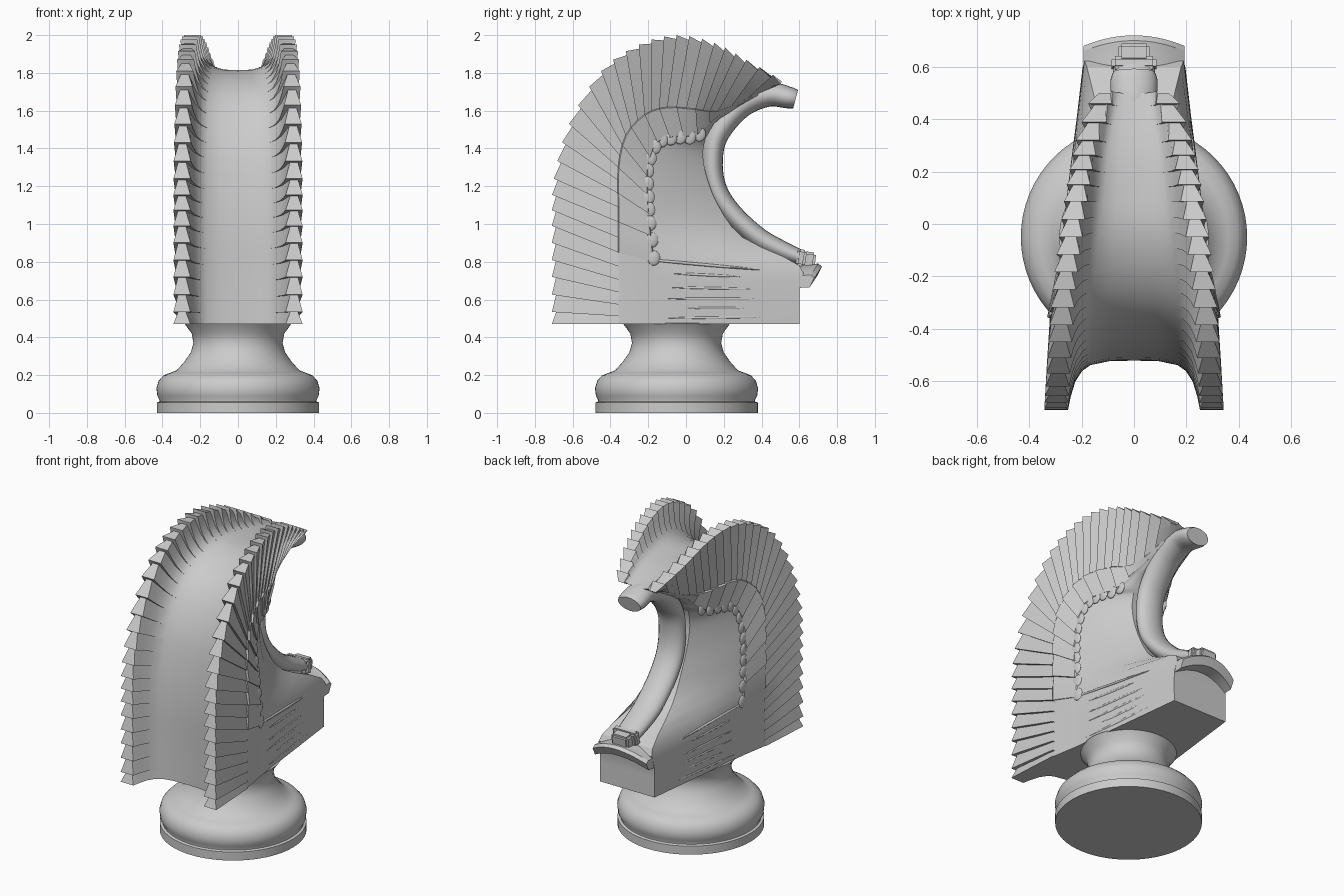
import bpy, bmesh, math
from mathutils import Vector

cube = bpy.data.objects.get("Cube")
if cube:
    bpy.data.objects.remove(cube, do_unlink=True)

GREY = (0.6, 0.6, 0.6, 1.0)
stone = bpy.data.materials.new("grey stone")
stone.use_nodes = True
stone.diffuse_color = GREY
stone.node_tree.nodes["Principled BSDF"].inputs["Base Color"].default_value = GREY


def finish(name, bm, angle=32):
    """Turn a bmesh into a shaded, coloured object."""
    bmesh.ops.remove_doubles(bm, verts=bm.verts, dist=0.0002)
    bmesh.ops.recalc_face_normals(bm, faces=bm.faces)
    mesh = bpy.data.meshes.new(name)
    bm.to_mesh(mesh)
    bm.free()
    mesh.materials.append(stone)
    obj = bpy.data.objects.new(name, mesh)
    bpy.context.collection.objects.link(obj)
    bpy.ops.object.select_all(action='DESELECT')
    obj.select_set(True)
    bpy.context.view_layer.objects.active = obj
    bpy.ops.object.shade_smooth_by_angle(angle=math.radians(angle))
    return obj


def loft(bm, rings):
    """Skin closed rings of points and cap both ends."""
    rows = [[bm.verts.new(p) for p in ring] for ring in rings]
    n = len(rows[0])
    for a, b in zip(rows, rows[1:]):
        for i in range(n):
            j = (i + 1) % n
            bm.faces.new((a[i], a[j], b[j], b[i]))
    bm.faces.new(rows[0])
    bm.faces.new(rows[-1])


def sample(keys, t):
    """Smooth curve through rows of key numbers."""
    last = len(keys) - 1
    i = min(int(t), last - 1)
    f = t - i
    a, b, c, d = (keys[max(0, min(last, i + k))] for k in (-1, 0, 1, 2))
    return [q + 0.5 * f * (r - p + f * (2*p - 5*q + 4*r - s + f * (3*(q - r) + s - p)))
            for p, q, r, s in zip(a, b, c, d)]


def clamp(v):
    return max(0.0, min(1.0, v))


def at(x, yz):
    return Vector((x, yz.x, yz.y))


# Side layout, from the bottom round to the crest tip:
# wing edge, channel floor, first feather root, second feather root, back edge (y, z)
LAYOUT = [
    (-.71, .47, -.52, .47, -.36, .47, -.17, .47, .60, .47),
    (-.71, .72, -.52, .70, -.36, .64, -.17, .62, .60, .66),
    (-.71, .99, -.52, .95, -.36, .85, -.17, .80, .60, .78),
    (-.70, 1.24, -.50, 1.18, -.36, 1.09, -.19, 1.0, .30, .93),
    (-.62, 1.53, -.45, 1.42, -.36, 1.3, -.20, 1.15, .17, 1.10),
    (-.45, 1.81, -.34, 1.63, -.32, 1.47, -.20, 1.3, .11, 1.25),
    (-.25, 1.95, -.20, 1.75, -.22, 1.58, -.15, 1.43, .09, 1.36),
    (-.05, 2.0, -.03, 1.81, -.10, 1.62, -.05, 1.46, .10, 1.44),
    (.15, 1.96, .14, 1.81, .05, 1.61, .06, 1.47, .12, 1.48),
    (.32, 1.87, .31, 1.79, .17, 1.6, .17, 1.57, .18, 1.56),
    (.51, 1.76, .50, 1.74, .38, 1.69, .38, 1.68, .39, 1.67),
]
# Half widths: wing edge, first root, second root, back edge
WIDTHS = [
    (.33, .315, .285, .195), (.33, .315, .285, .195), (.33, .315, .285, .18),
    (.33, .315, .28, .11), (.325, .31, .275, .09), (.315, .3, .26, .09),
    (.3, .275, .24, .09), (.275, .25, .215, .09), (.245, .21, .17, .09),
    (.21, .14, .115, .09), (.145, .09, .085, .07),
]
# Channel curve: share of width, share of depth, feather relief
CHANNEL = [(.35, .01, 0), (.63, .09, 0), (.76, .21, .2), (.87, .42, .5), (.95, .72, .8)]
FEATHERS = 30
SPAN = len(LAYOUT) - 1


def stations(t):
    v = sample(LAYOUT, t)
    return [Vector(v[i:i + 2]) for i in range(0, len(v), 2)]


def body_ring(i, s):
    """Cross-section at the start (s=0) or end (s=1) of feather i."""
    t = SPAN * (i + s) / FEATHERS
    edge, floor, root, inner, back = stations(t)
    wide, xroot, xin, rear = sample(WIDTHS, t)
    flare = 0.012 * (1 - 2 * s)
    tip = edge - (edge - floor).normalized() * 0.022 * s
    tier = clamp((t - 1.9) * 4) * clamp((9.3 - t) * 3)
    covert = tier * (0.002 + 0.014 * (1 - (i % 2 + s) / 2))
    bulge = 0.015 * clamp(t - 2) * clamp(9 - t)
    lip = wide - 0.066
    half = [at(0, floor)]
    for share, depth, relief in CHANNEL:
        half.append(at(lip * share - flare * relief, floor.lerp(edge, depth)))
    half += [
        at(lip - flare, tip),
        at(wide + flare, tip),
        at((wide + xroot) / 2 + flare * 0.8, edge.lerp(root, 0.5)),
        at(xroot + flare * 0.5, root),
        at(xroot + covert, root.lerp(inner, 0.03)),
        at(xin + covert, root.lerp(inner, 0.97)),
        at(xin, inner),
        at((xin + rear) / 2 + bulge, inner.lerp(back, 0.5)),
        at(rear, back),
        at(0, back),
    ]
    return half + [Vector((-p.x, p.y, p.z)) for p in reversed(half[1:-1])]


# Winged body with stepped feathers
bm = bmesh.new()
loft(bm, [body_ring(i, s) for i in range(FEATHERS) for s in (0, 1)])
finish("feathered_body", bm, 28)


def flat_lump(bm, centre, size, slope=0.0):
    """Stretched sphere lying against a side wall, sheared along y by slope."""
    made = bmesh.ops.create_uvsphere(bm, u_segments=12, v_segments=8, radius=1)
    for v in made["verts"]:
        p = Vector(c * s for c, s in zip(v.co, size))
        p.x -= 0.12 * p.y * (1 if centre[0] > 0 else -1)
        p.z += slope * p.y
        v.co = p + Vector(centre)


# Scalloped edge of the inner feathers
bm = bmesh.new()
COUNT = 14
for k in range(COUNT):
    t = 2.1 + 6.0 * k / (COUNT - 1)
    x = sample(WIDTHS, t)[2]
    rim = stations(t)[3]
    for side in (-1, 1):
        flat_lump(bm, (side * x, rim.x, rim.y), (.01, .034, .04))
finish("scalloped_edge", bm)

# Raised streaks along the block sides: start y, end y, middle z, slope
bm = bmesh.new()
for y0, y1, z, slope in ((-.34, .4, .79, -.09), (-.12, .33, .73, -.05), (-.15, .45, .66, -.02),
                         (-.16, .5, .605, 0), (-.05, .4, .555, 0), (-.17, .55, .505, .01)):
    y = (y0 + y1) / 2
    for side in (-1, 1):
        flat_lump(bm, (side * (.26 - .12 * y), y, z), (.009, (y1 - y0) / 2, .008), slope)
finish("side_streaks", bm)

# Rounded spine down the hollow back: y, z, half width, half depth
SPINE = [(.58, 1.66, .08, .05), (.54, 1.67, .09, .058), (.43, 1.685, .085, .065),
         (.29, 1.625, .09, .065), (.17, 1.48, .09, .06), (.14, 1.34, .09, .055),
         (.16, 1.19, .09, .055), (.24, 1.06, .09, .055), (.38, .93, .09, .055),
         (.51, .86, .085, .05), (.61, .82, .078, .042)]
bm = bmesh.new()
rings = []
STEPS = 50
for k in range(STEPS + 1):
    t = (len(SPINE) - 1) * k / STEPS
    y, z, wide, deep = sample(SPINE, t)
    ahead = sample(SPINE, min(t + 0.05, len(SPINE) - 1))
    behind = sample(SPINE, max(t - 0.05, 0))
    along = Vector((ahead[0] - behind[0], ahead[1] - behind[1])).normalized()
    ring = []
    for j in range(20):
        a = math.tau * j / 20
        r = deep * math.sin(a)
        ring.append(Vector((wide * math.cos(a), y - along.y * r, z + along.x * r)))
    rings.append(ring)
loft(bm, rings)
finish("back_spine", bm)


def rounded_block(name, centre, size, tilt):
    bm = bmesh.new()
    bmesh.ops.create_cube(bm, size=1)
    for v in bm.verts:
        v.co = Vector(c * s for c, s in zip(v.co, size))
    bmesh.ops.bevel(bm, geom=bm.edges[:], offset=0.012, segments=2, affect='EDGES')
    obj = finish(name, bm, 50)
    obj.location = centre
    obj.rotation_euler.x = math.radians(tilt)


# End pieces of the spine
rounded_block("spine_collar", (0, .61, .82), (.17, .05, .09), -10)
rounded_block("spine_end", (0, .65, .81), (.12, .07, .085), -8)

# Arched lip over the rear of the block
LIP = [(.3, .84), (.45, .81), (.6, .785), (.70, .79), (.72, .775), (.695, .725), (.6, .72), (.3, .73)]
bm = bmesh.new()
rings = []
for k in range(-8, 9):
    u = k / 8
    rings.append([Vector((0.192 * u, y - 0.04 * u * u, z - 0.06 * u * u)) for y, z in LIP])
loft(bm, rings)
finish("rear_lip", bm)

# Turned pedestal: radius, z
TURNED = [(.43, 0), (.43, .055), (.415, .06), (.415, .068), (.427, .09), (.432, .13), (.42, .17),
          (.395, .198), (.36, .212), (.325, .225), (.285, .27), (.25, .32), (.236, .37),
          (.245, .42), (.285, .475)]
bm = bmesh.new()
SIDES = 64
loft(bm, [[Vector((r * math.cos(math.tau * j / SIDES), r * math.sin(math.tau * j / SIDES) - 0.05, z))
           for j in range(SIDES)] for r, z in TURNED])
finish("pedestal", bm)
